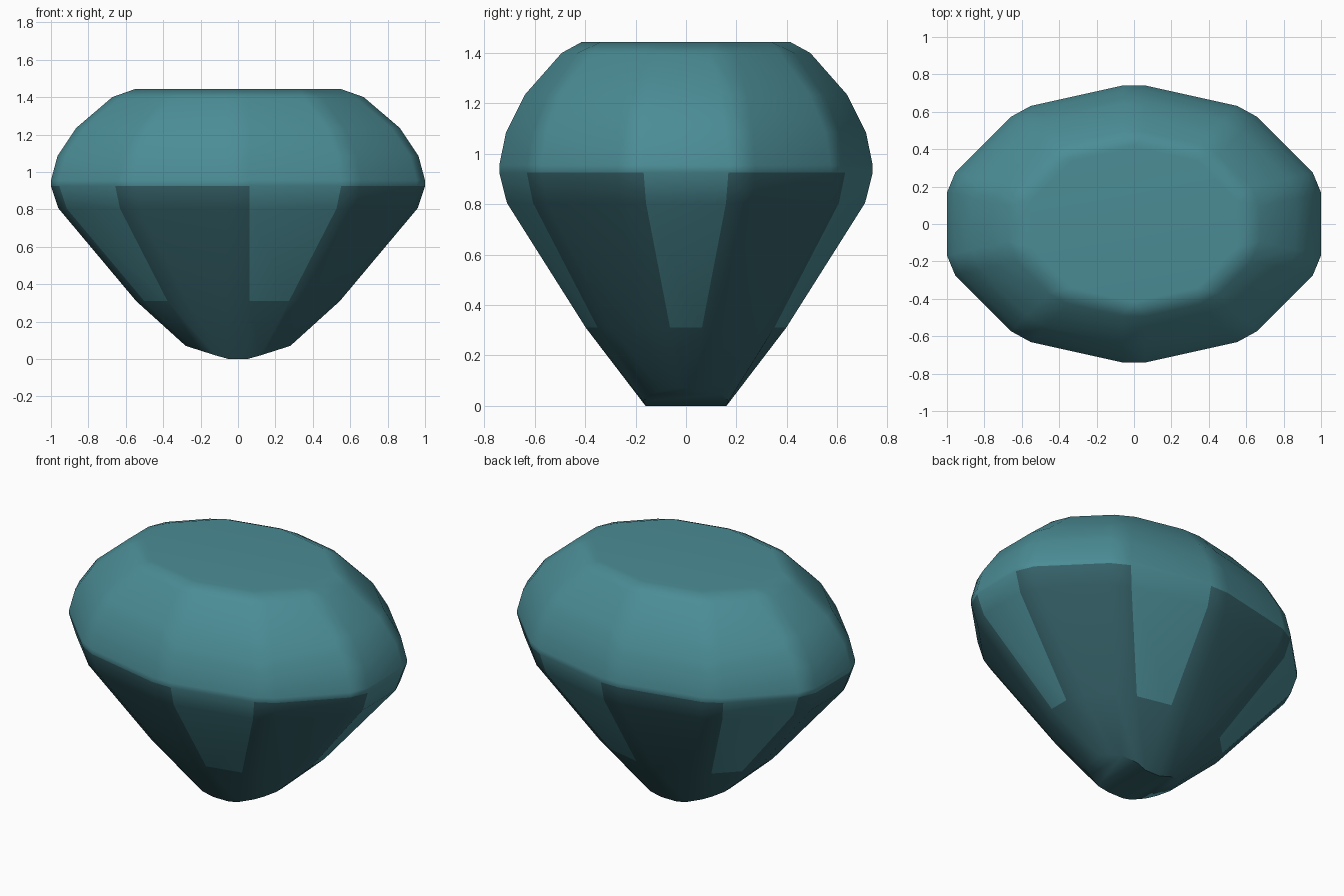
import bpy, bmesh
from mathutils import Vector

if "Cube" in bpy.data.objects:
    bpy.data.objects.remove(bpy.data.objects["Cube"])


def material(name, rgb):
    m = bpy.data.materials.new(name)
    m.diffuse_color = (*rgb, 1)
    m.use_nodes = True
    m.node_tree.nodes["Principled BSDF"].inputs["Base Color"].default_value = m.diffuse_color
    return m


# Girdle outline: ten corners, counter-clockwise, first side faces +x
quarter = [(1.0, 0.23), (0.612, 0.618), (0.0, 0.754)]
half = quarter + [(-x, y) for x, y in reversed(quarter[:2])]
corners = [Vector(p) for p in half] + [Vector((x, -y)) for x, y in reversed(half)]
# the front and back tips are shared corners, so the outline has ten sides
N = len(corners)


def ring(scale, z, chop=0.062):
    """Scaled outline with every corner cut into two points."""
    pts = []
    for i, c in enumerate(corners):
        for j in (i - 1, (i + 1) % N):
            edge = (corners[j] - c) * scale
            p = c * scale + edge.normalized() * min(chop, edge.length * 0.3)
            pts.append((p.x, p.y, z))
    return pts


# Profile from table to lower pavilion: (scale, height)
profile = [(0.672, 1.40), (0.865, 1.235), (0.965, 1.085), (1.0, 0.955),
           (1.0, 0.925), (0.96, 0.805), (0.545, 0.31)]
rings = [ring(s, z) for s, z in profile]

# Culet ring rises towards the two long ends
tip = []
for x, y, _ in ring(0.28, 0):
    ax = abs(x)
    tip.append((x, y * (0.72 + 0.28 * min(1, ax / 0.17)),
                max(0.0, (ax - 0.06) * 0.07 / 0.22)))
rings.append(tip)

bm = bmesh.new()
loops = [[bm.verts.new(p) for p in r] for r in rings]
M = 2 * N

# Flat table with sharp corners, and the narrow rim below it
table = [bm.verts.new((c.x * 0.55, c.y * 0.55, 1.443)) for c in corners]
bm.faces.new(table)
for i in range(N):
    j = (i + 1) % N
    a, b = loops[0][2 * i], loops[0][2 * i + 1]
    bm.faces.new((table[i], a, b))
    bm.faces.new((table[i], b, loops[0][2 * j], table[j]))

# Crown, girdle and pavilion; alternate lower facets are dark
for k in range(len(loops) - 1):
    for i in range(M):
        j = (i + 1) % M
        f = bm.faces.new((loops[k][i], loops[k + 1][i], loops[k + 1][j], loops[k][j]))
        side = (i // 2 + 1) % N
        pale = i % 2 == 1 and side % 2 == 0
        if k == 6 or (k >= 4 and not pale):
            f.material_index = 1

# Bent underside joining the culet ring from front to back
low = loops[-1]
for i in range(N - 1):
    f = bm.faces.new((low[i], low[i + 1], low[M - 2 - i], low[M - 1 - i]))
    f.material_index = 1

bmesh.ops.recalc_face_normals(bm, faces=bm.faces)
mesh = bpy.data.meshes.new("cut_gem")
bm.to_mesh(mesh)
bm.free()
gem = bpy.data.objects.new("cut_gem", mesh)
bpy.context.collection.objects.link(gem)
mesh.materials.append(material("teal", (0.070, 0.262, 0.300)))
mesh.materials.append(material("dark_teal", (0.036, 0.122, 0.142)))

# Broad facets stay flat while the cut corners blend
bpy.context.view_layer.objects.active = gem
gem.select_set(True)
bpy.ops.object.shade_smooth_by_angle(angle=0.7)
weighted = gem.modifiers.new("facet_normals", 'WEIGHTED_NORMAL')
weighted.keep_sharp = True
